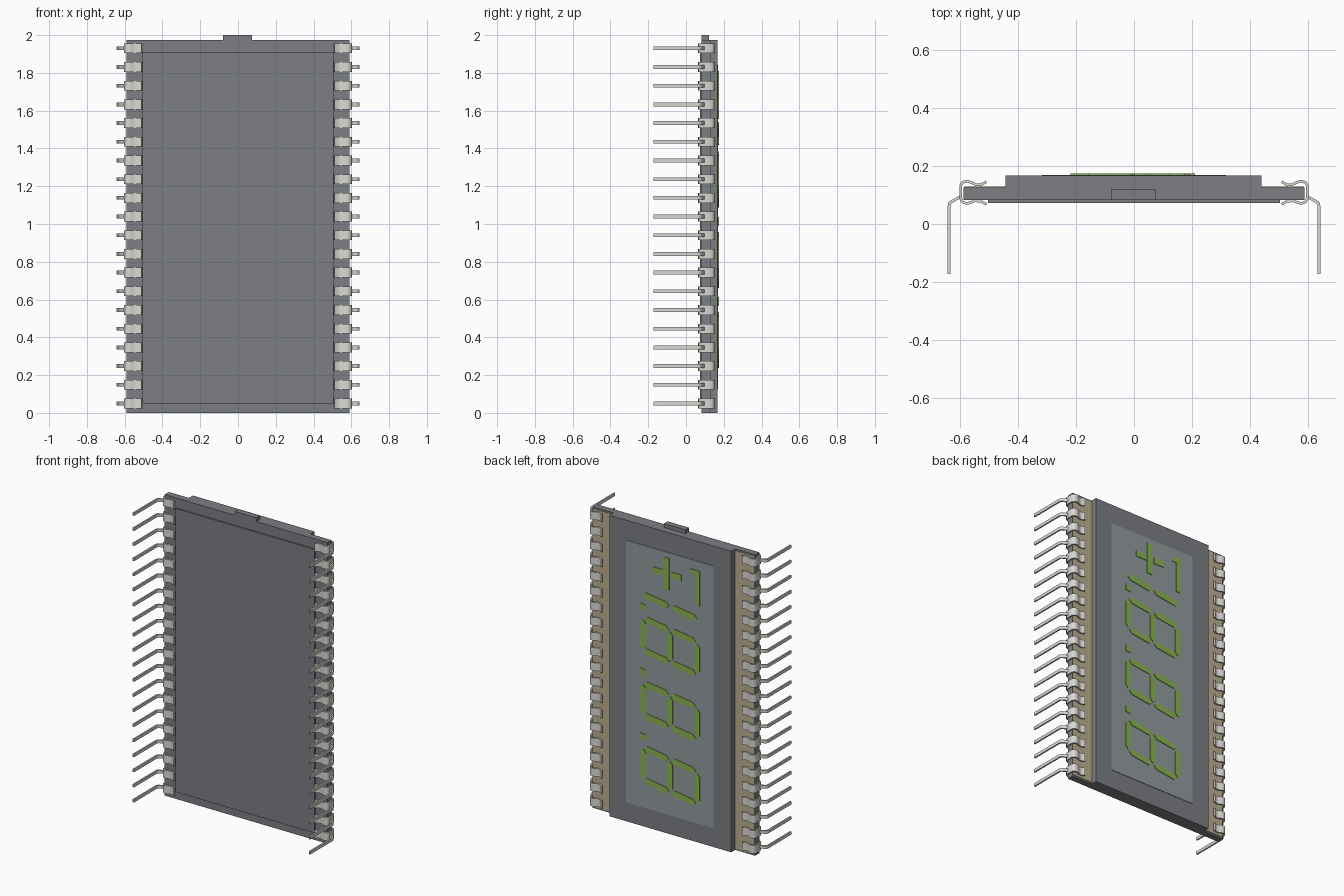
import bpy, bmesh, math
from mathutils import Vector

if "Cube" in bpy.data.objects:
    bpy.data.objects.remove(bpy.data.objects["Cube"])


def material(name, rgb):
    m = bpy.data.materials.new(name)
    m.diffuse_color = (*rgb, 1)
    m.use_nodes = True
    m.node_tree.nodes["Principled BSDF"].inputs["Base Color"].default_value = m.diffuse_color
    return m


GLASS = material("dark_glass", (0.20, 0.21, 0.225))
WINDOW = material("window_grey", (0.29, 0.33, 0.34))
GREEN = material("segment_green", (0.25, 0.45, 0.08))
TAN = material("contact_tan", (0.50, 0.43, 0.28))
METAL = material("pin_metal", (0.70, 0.69, 0.65))


def finish(bm, name, mat):
    bmesh.ops.recalc_face_normals(bm, faces=bm.faces)
    me = bpy.data.meshes.new(name)
    bm.to_mesh(me)
    bm.free()
    me.materials.append(mat)
    ob = bpy.data.objects.new(name, me)
    bpy.context.collection.objects.link(ob)
    return ob


def prism(bm, pts, direction):
    """Extrude a closed polygon along a direction."""
    f = bm.faces.new([bm.verts.new(p) for p in pts])
    ext = bmesh.ops.extrude_face_region(bm, geom=[f])
    vs = [g for g in ext["geom"] if isinstance(g, bmesh.types.BMVert)]
    bmesh.ops.translate(bm, verts=vs, vec=direction)


def box(name, x, y, z, mat):
    bm = bmesh.new()
    pts = [(x[0], y[0], z[0]), (x[1], y[0], z[0]), (x[1], y[0], z[1]), (x[0], y[0], z[1])]
    prism(bm, pts, (0, y[1] - y[0], 0))
    return finish(bm, name, mat)


def ribbon(bm, path, thick, width, zc):
    """Bent sheet strip: path in x/y, width along z."""
    pts = [Vector(p) for p in path]
    rings = []
    for i, p in enumerate(pts):
        a = (p - pts[i - 1]).normalized() if i else None
        b = (pts[i + 1] - p).normalized() if i < len(pts) - 1 else None
        t = ((a or b) + (b or a)).normalized()
        n = Vector((-t.y, t.x)) * thick / 2 / max(0.5, t.dot(a or b))
        rings.append([bm.verts.new((q.x, q.y, zc + s * width / 2))
                      for q, s in ((p + n, 1), (p - n, 1), (p - n, -1), (p + n, -1))])
    for r, s in zip(rings, rings[1:]):
        for k in range(4):
            bm.faces.new((r[k], r[(k + 1) % 4], s[(k + 1) % 4], s[k]))
    bm.faces.new(rings[0])
    bm.faces.new(rings[-1])


# Glass stack
box("base_glass", (-0.59, 0.59), (0.083, 0.126), (0, 1.975), GLASS)
box("cover_glass", (-0.445, 0.44), (0.126, 0.167), (0, 1.975), GLASS)
box("rear_film", (-0.505, 0.505), (0.073, 0.083), (0.05, 1.91), GLASS)
box("fill_tab", (-0.08, 0.075), (0.083, 0.121), (1.975, 2.0), GLASS)
box("display_window", (-0.318, 0.318), (0.167, 0.170), (0.125, 1.845), WINDOW)
for side, x in (("right", (0.44, 0.588)), ("left", (-0.588, -0.445))):
    box("contact_strip_" + side, x, (0.126, 0.129), (0.01, 1.965), TAN)

# Clip pins, repeated up both long edges
clip = [(0.510, 0.146), (0.530, 0.135), (0.548, 0.136), (0.562, 0.144), (0.578, 0.148),
        (0.592, 0.144), (0.599, 0.134), (0.599, 0.088), (0.593, 0.077), (0.580, 0.071),
        (0.565, 0.074), (0.550, 0.080), (0.530, 0.079), (0.510, 0.068)]
lead = [(0.597, 0.095), (0.630, 0.078), (0.637, 0.072), (0.639, 0.062), (0.639, -0.172)]
bm = bmesh.new()
ribbon(bm, clip, 0.009, 0.052, 0.05)
ribbon(bm, lead, 0.010, 0.020, 0.05)
pins = finish(bm, "clip_pins", METAL)
bpy.context.view_layer.objects.active = pins
pins.select_set(True)
bpy.ops.object.shade_smooth_by_angle(angle=math.radians(40))
arr = pins.modifiers.new("rows", "ARRAY")
arr.count = 20
arr.use_relative_offset = False
arr.use_constant_offset = True
arr.constant_offset_displace = (0, 0, 1.88 / 19)
pins.modifiers.new("both_sides", "MIRROR")

# Display segments: u reads along -z, v points along -x, slanted
SLANT = 0.14


def patch(bm, uv, zc, slant=SLANT):
    prism(bm, [(-v - 0.005, 0.170, zc - u - slant * v) for u, v in uv], (0, 0.004, 0))


def segment(bm, a, b, zc, w=0.04, gap=0.008):
    """Bar with pointed ends from a to b."""
    a, b = Vector(a), Vector(b)
    t = (b - a).normalized()
    n = Vector((-t.y, t.x)) * w / 2
    a, b, s = a + t * gap, b - t * gap, t * w / 2
    patch(bm, [a, a + s + n, b - s + n, b, b - s - n, a + s - n], zc)


def rect(bm, u, v, zc, slant=0):
    patch(bm, [(u[0], v[0]), (u[1], v[0]), (u[1], v[1]), (u[0], v[1])], zc, slant)


U, V = 0.105, 0.195
for i, zc in enumerate((1.235, 0.81, 0.385)):
    bm = bmesh.new()
    for v in (-V, 0, V):
        segment(bm, (-U, v), (U, v), zc)
    for u in (-U, U):
        segment(bm, (u, -V), (u, 0), zc)
        segment(bm, (u, 0), (u, V), zc)
    rect(bm, (-0.198, -0.158), (-0.215, -0.175), zc, SLANT)   # decimal point
    finish(bm, f"digit_{i + 1}", GREEN)

# Leading half digit
bm = bmesh.new()
segment(bm, (0, -0.205), (0, 0), 1.495)
segment(bm, (0, 0), (0, 0.205), 1.495)
finish(bm, "half_digit", GREEN)

# Sign and indicator bar
bm = bmesh.new()
rect(bm, (-0.105, 0.105), (-0.045, -0.005), 1.705)
rect(bm, (-0.02, 0.02), (0.005, 0.08), 1.705)
rect(bm, (-0.02, 0.02), (-0.13, -0.055), 1.705)
finish(bm, "sign_marks", GREEN)
bm = bmesh.new()
rect(bm, (-0.115, 0.115), (0.185, 0.215), 1.67)
rect(bm, (-0.115, -0.085), (0.150, 0.185), 1.67)
finish(bm, "indicator_bar", GREEN)
